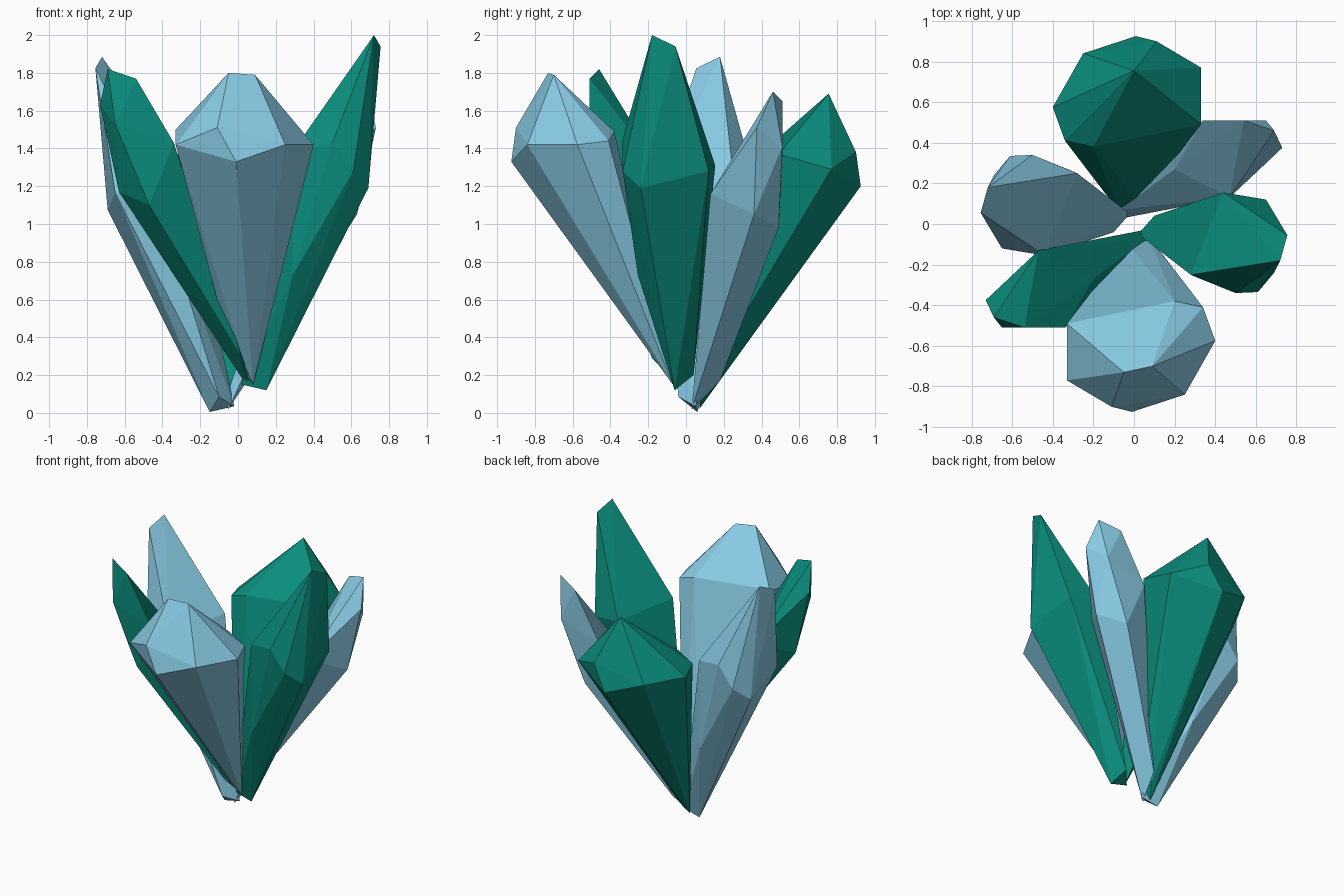
import bpy, bmesh
from mathutils import Vector, Matrix
from math import pi

if "Cube" in bpy.data.objects:
    bpy.data.objects.remove(bpy.data.objects["Cube"])


def material(name, rgb):
    m = bpy.data.materials.new(name)
    m.diffuse_color = (*rgb, 1)
    m.use_nodes = True
    m.node_tree.nodes["Principled BSDF"].inputs["Base Color"].default_value = m.diffuse_color
    return m


BLUE = material("pale_blue", (0.25, 0.60, 0.78))
GREEN = material("deep_green", (0.003, 0.27, 0.205))


def crystal(name, mat, root, crown, tip, turn=0.0, drop=0.0):
    """Flat-faced shard: convex skin over root, crown and tip corners."""
    bm = bmesh.new()
    move = Matrix.Translation((0, 0, -drop)) @ Matrix.Rotation(turn, 4, 'Z')
    for p in root + crown + tip:
        bm.verts.new(move @ Vector(p))
    res = bmesh.ops.convex_hull(bm, input=bm.verts[:])
    loose = {v for v in res["geom_interior"] + res["geom_unused"]
             if isinstance(v, bmesh.types.BMVert)}
    bmesh.ops.delete(bm, geom=list(loose), context='VERTS')
    bmesh.ops.recalc_face_normals(bm, faces=bm.faces[:])
    me = bpy.data.meshes.new(name)
    bm.to_mesh(me)
    bm.free()
    me.materials.append(mat)
    ob = bpy.data.objects.new(name, me)
    bpy.context.collection.objects.link(ob)


# Broad shards at front and back
root = [(0.08, -0.07, 0.15), (0.08, -0.08, 0.22), (0.04, -0.13, 0.24), (-0.03, -0.10, 0.30)]
crown = [(-0.01, -0.925, 1.33), (0.25, -0.84, 1.42), (0.40, -0.575, 1.42), (0.34, -0.41, 1.44),
         (0.20, -0.38, 1.49), (-0.33, -0.49, 1.50), (-0.33, -0.77, 1.42), (-0.11, -0.90, 1.51)]
crystal("front_crystal", BLUE, root, crown, [(-0.05, -0.73, 1.80), (0.09, -0.70, 1.79)])
crystal("back_crystal", GREEN, root, crown, [(0.0, -0.755, 1.82)], pi, 0.13)

# Tall shards at right and left
root = [(0.15, -0.06, 0.12), (0.02, -0.05, 0.15), (0.10, 0.04, 0.20)]
crown = [(0.29, -0.255, 0.73), (0.61, -0.335, 1.28), (0.50, -0.34, 1.43), (0.28, -0.25, 1.37),
         (0.69, -0.24, 1.19), (0.65, 0.12, 1.28), (0.44, 0.155, 1.31)]
tip = [(0.72, -0.18, 2.0), (0.755, -0.055, 1.94)]
crystal("right_crystal", GREEN, root, crown, tip)
crystal("left_crystal", BLUE, root, crown, tip, pi, 0.115)

# Slim shards filling the gaps diagonally
root = [(0.07, -0.07, 0.18), (0.05, -0.03, 0.14), (0.02, -0.18, 0.29)]
crown = [(-0.47, -0.49, 1.10), (-0.34, -0.51, 1.43), (-0.65, -0.51, 1.53), (-0.20, -0.27, 0.97),
         (-0.63, -0.36, 1.17), (-0.73, -0.375, 1.63), (-0.47, -0.13, 1.28)]
tip = [(-0.69, -0.46, 1.82), (-0.54, -0.51, 1.77)]
crystal("front_left_crystal", GREEN, root, crown, tip)
crystal("back_right_crystal", BLUE, root, crown, tip, pi, 0.12)
